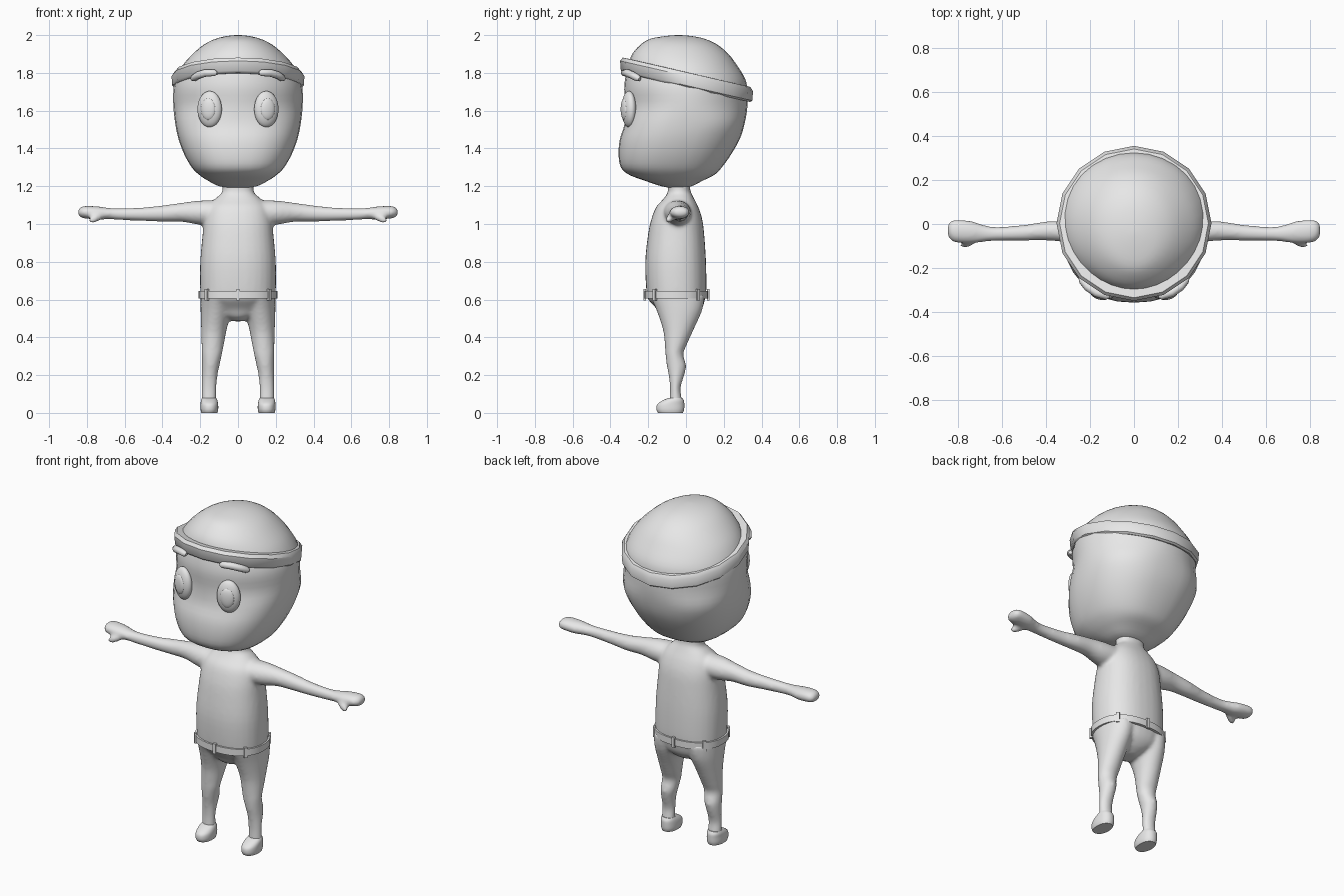
import bpy, bmesh
from math import sin, cos, pi, radians, copysign
from mathutils import Vector, Matrix

cube = bpy.data.objects.get("Cube")
if cube:
    bpy.data.objects.remove(cube, do_unlink=True)

grey = bpy.data.materials.new("plain_grey")
grey.use_nodes = True
grey.diffuse_color = (0.8, 0.8, 0.8, 1)
grey.node_tree.nodes["Principled BSDF"].inputs["Base Color"].default_value = (0.8, 0.8, 0.8, 1)


def blend(rows, steps):
    """Smooth curve through the section rows (Catmull-Rom)."""
    out = []
    last = len(rows) - 1
    for i in range(last):
        quad = zip(rows[max(i - 1, 0)], rows[i], rows[i + 1], rows[min(i + 2, last)])
        quad = list(quad)
        for k in range(steps):
            t = k / steps
            out.append([b + t / 2 * (c - a + t * (2 * a - 5 * b + 4 * c - d + t * (3 * (b - c) + d - a)))
                        for a, b, c, d in quad])
    out.append(list(rows[last]))
    return out


def oval(angle, lo_a, hi_a, lo_b, hi_b, power):
    """Point on a rounded box outline that fills the given ranges."""
    def part(v):
        return copysign(abs(v) ** (2 / power), v)
    return ((lo_a + hi_a) / 2 + (hi_a - lo_a) / 2 * part(cos(angle)),
            (lo_b + hi_b) / 2 + (hi_b - lo_b) / 2 * part(sin(angle)))


def loft(bm, rows, axis="z", side=1, sides=32, steps=4):
    """Skin closed outlines: each row is position, range, range, squareness."""
    rings = []
    for t, *shape in blend(rows, steps):
        ring = []
        for i in range(sides):
            a, b = oval(2 * pi * i / sides, *shape)
            co = (a, b, t) if axis == "z" else (t, a, b)
            ring.append(bm.verts.new((co[0] * side, co[1], co[2])))
        rings.append(ring)
    for low, high in zip(rings, rings[1:]):
        for i in range(sides):
            j = (i + 1) % sides
            bm.faces.new((low[i], low[j], high[j], high[i]))
    bm.faces.new(rings[0])
    bm.faces.new(rings[-1])


def ball(bm, centre, size, rotation=Matrix()):
    matrix = Matrix.Translation(centre) @ rotation @ Matrix.Diagonal((*size, 1))
    bmesh.ops.create_uvsphere(bm, u_segments=24, v_segments=16, radius=1, matrix=matrix)


def finish(name, bm, angle=40):
    bmesh.ops.recalc_face_normals(bm, faces=bm.faces)
    mesh = bpy.data.meshes.new(name)
    bm.to_mesh(mesh)
    bm.free()
    mesh.materials.append(grey)
    obj = bpy.data.objects.new(name, mesh)
    bpy.context.collection.objects.link(obj)
    bpy.ops.object.select_all(action="DESELECT")
    obj.select_set(True)
    bpy.context.view_layer.objects.active = obj
    bpy.ops.object.shade_smooth_by_angle(angle=radians(angle))
    return obj


def centred(rows, power):
    """Expand height, half width, front, back into full section rows."""
    return [(z, -w, w, front, back, power) for z, w, front, back in rows]


# Head with jaw and crown
lower = centred([(1.19, .02, -.07, -.02), (1.2, .1, -.13, .03), (1.23, .16, -.22, .09),
                 (1.26, .205, -.3, .15), (1.3, .245, -.345, .19), (1.37, .285, -.357, .24),
                 (1.45, .315, -.35, .285), (1.53, .332, -.325, .31)], 2.4)
upper = centred([(1.62, .342, -.32, .325), (1.71, .342, -.327, .325), (1.77, .328, -.322, .313),
                 (1.84, .293, -.305, .27), (1.9, .24, -.285, .225), (1.95, .18, -.24, .165),
                 (1.98, .12, -.19, .1), (1.995, .06, -.11, .03), (2, .01, -.05, -.03)], 2)
bm = bmesh.new()
loft(bm, lower + upper, steps=3)
finish("head", bm)

# Tilted headband
bm = bmesh.new()
profile = [(.28, -.04), (.337, -.042), (.348, -.032), (.352, .018), (.338, .038), (.28, .04)]
loops = []
for i in range(16):
    a = 2 * pi * i / 16
    loops.append([bm.verts.new((r * cos(a), r * sin(a) + .003, 1.765 + h - .23 * r * sin(a)))
                  for r, h in profile])
for i, loop in enumerate(loops):
    other = loops[(i + 1) % len(loops)]
    for k in range(len(profile)):
        m = (k + 1) % len(profile)
        bm.faces.new((loop[k], other[k], other[m], loop[m]))
finish("headband", bm)

# Eyes and brows
for side, label in ((1, "left"), (-1, "right")):
    turn = Matrix.Rotation(side * .3, 4, "Z")
    centre = Vector((side * .15, -.302, 1.608))
    bm = bmesh.new()
    ball(bm, centre, (.067, .036, .096), turn)
    finish(label + "_eye", bm)
    bm = bmesh.new()
    ball(bm, centre + turn @ Vector((0, -.025, 0)), (.04, .017, .058), turn)
    finish(label + "_pupil", bm)

    curve = bpy.data.curves.new(label + "_brow", "CURVE")
    curve.dimensions = "3D"
    curve.bevel_depth = .02
    curve.bevel_resolution = 3
    curve.use_fill_caps = True
    line = curve.splines.new("POLY")
    path = [(.112, -.328, 1.798, .5), (.125, -.327, 1.8, .9), (.17, -.312, 1.8, 1),
            (.21, -.285, 1.788, 1), (.235, -.255, 1.772, .9), (.244, -.245, 1.767, .5)]
    line.points.add(len(path) - 1)
    for point, (x, y, z, r) in zip(line.points, path):
        point.co = (x * side, y, z, 1)
        point.radius = r
    line.use_smooth = True
    curve.materials.append(grey)
    bpy.context.collection.objects.link(bpy.data.objects.new(label + "_brow", curve))

# Body: torso, hips, arms, hands and legs fused into one skin
bm = bmesh.new()
loft(bm, centred([(.6, .195, -.2, .1), (.65, .2, -.21, .108), (.8, .2, -.216, .106),
                  (.95, .187, -.2, .096), (1.03, .178, -.182, .085), (1.09, .16, -.158, .065),
                  (1.13, .125, -.122, .045), (1.16, .09, -.1, .03), (1.18, .082, -.095, .022),
                  (1.24, .085, -.095, .022)], 2.3))
loft(bm, centred([(.485, .03, -.09, 0), (.51, .09, -.13, .05), (.55, .16, -.155, .085),
                  (.6, .195, -.2, .1), (.63, .198, -.205, .105)], 2.2))
arm = [(.08, -.05, .08, 1.06, .065), (.2, -.042, .068, 1.06, .064), (.3, -.035, .05, 1.062, .05),
       (.4, -.032, .043, 1.055, .043), (.5, -.04, .036, 1.052, .036), (.62, -.045, .032, 1.052, .031),
       (.68, -.043, .038, 1.055, .03), (.74, -.037, .051, 1.058, .035), (.8, -.033, .053, 1.062, .034),
       (.83, -.03, .046, 1.062, .029), (.847, -.03, .024, 1.062, .014)]
leg = [(.62, .02, .198, -.19, .1), (.54, .035, .198, -.155, .085), (.44, .06, .195, -.122, .04),
       (.36, .075, .193, -.112, .004), (.31, .085, .191, -.109, -.014), (.25, .098, .191, -.102, .001),
       (.2, .108, .191, -.092, -.009), (.13, .114, .191, -.085, -.029), (.07, .114, .192, -.087, -.021),
       (.03, .114, .192, -.087, -.021)]
for side in (1, -1):
    loft(bm, [(x, y - ry, y + ry, z - rz, z + rz, 2) for x, y, ry, z, rz in arm], "x", side)
    loft(bm, [(*row, 2) for row in leg], "z", side)
    reach = Vector((side * .06, -.035, -.032)).to_track_quat("X", "Z").to_matrix().to_4x4()
    ball(bm, (side * .748, -.08, 1.034), (.052, .021, .021), reach)
body = finish("body", bm)
skin = body.modifiers.new("fuse", "REMESH")
skin.mode = "VOXEL"
skin.voxel_size = .01
skin.use_smooth_shade = True
soften = body.modifiers.new("soften", "SMOOTH")
soften.factor = .5
soften.iterations = 8

# Feet with flat soles
foot = [(0, .11, .194, -.148, -.016), (.018, .105, .198, -.156, -.01), (.045, .105, .198, -.152, -.009),
        (.065, .109, .196, -.125, -.011), (.08, .116, .19, -.092, -.02)]
for side, label in ((1, "left"), (-1, "right")):
    bm = bmesh.new()
    loft(bm, [(*row, 2.2) for row in foot], side=side)
    finish(label + "_foot", bm)

# Belt and belt loops
waist = (-.209, .209, -.219, .117, 2.3)
bm = bmesh.new()
loft(bm, [(.605, *waist), (.645, *waist)], steps=1)
finish("belt", bm)
for i, degrees in enumerate((-90, -40, 40, 90, 140, 220)):
    a = radians(degrees)
    x, y = oval(a, *waist)
    place = Matrix.Translation((x, y, .626)) @ Matrix.Rotation(a, 4, "Z")
    bm = bmesh.new()
    bmesh.ops.create_cube(bm, size=1, matrix=place @ Matrix.Diagonal((.014, .018, .06, 1)))
    finish("belt_loop_" + str(i + 1), bm)
